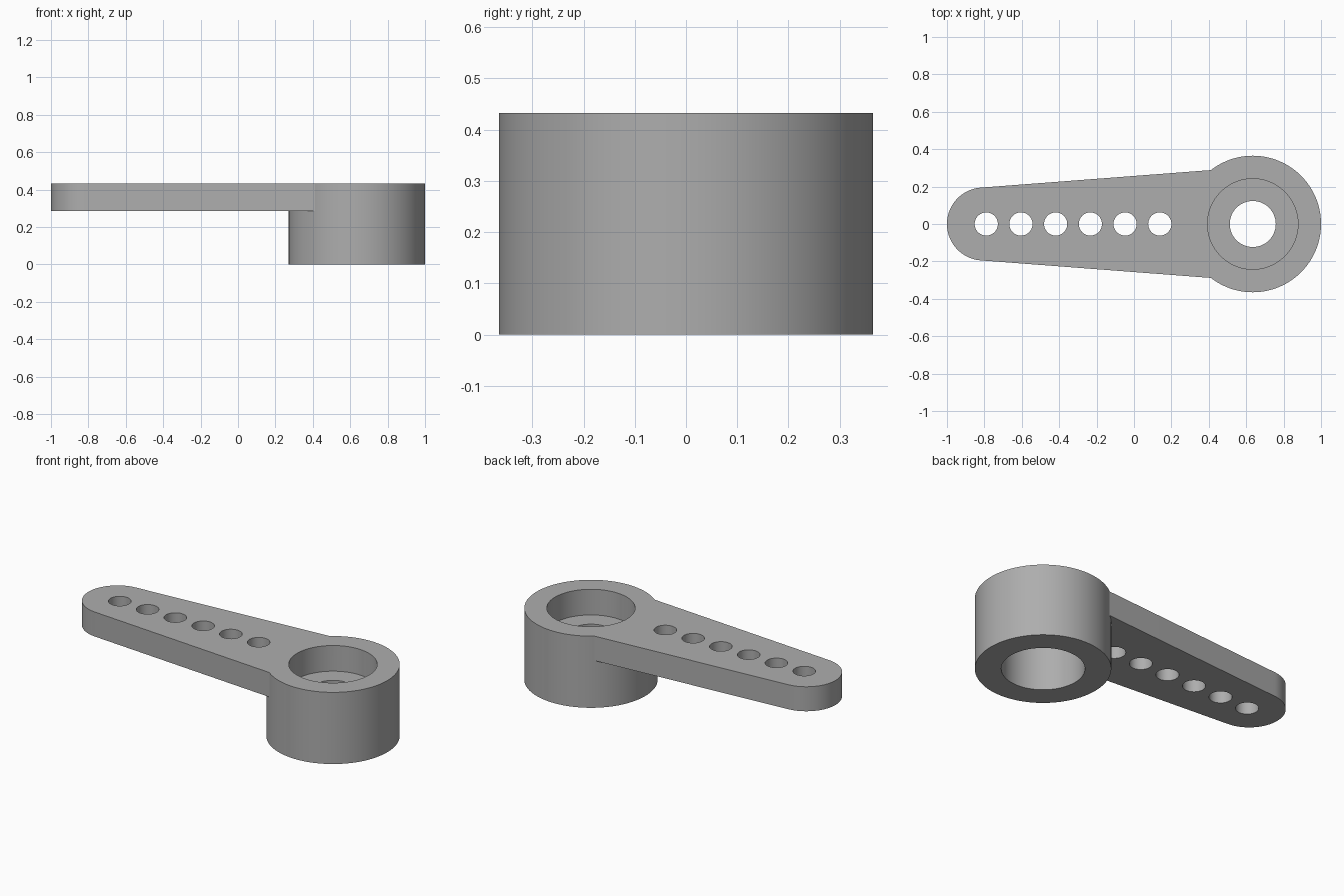
import bpy
import math

HUB_X, HUB_R, TOP = 0.635, 0.365, 0.433
ARM_Z, TIP_X, TIP_R = 0.285, -0.805, 0.195

cube = bpy.data.objects.get("Cube")
if cube:
    bpy.data.objects.remove(cube, do_unlink=True)

grey = bpy.data.materials.new("mid_grey_plastic")
grey.use_nodes = True
colour = (0.42, 0.42, 0.42, 1)
grey.diffuse_color = colour
grey.node_tree.nodes["Principled BSDF"].inputs["Base Color"].default_value = colour


def prism(name, outline, z0, z1):
    """Extrude a counter-clockwise outline between two heights."""
    n = len(outline)
    verts = [(x, y, z) for z in (z0, z1) for x, y in outline]
    faces = [list(range(n))[::-1], list(range(n, 2 * n))]
    faces += [(i, (i + 1) % n, n + (i + 1) % n, n + i) for i in range(n)]
    mesh = bpy.data.meshes.new(name)
    mesh.from_pydata(verts, [], faces)
    mesh.materials.append(grey)
    ob = bpy.data.objects.new(name, mesh)
    bpy.context.collection.objects.link(ob)
    return ob


def arc(cx, r, start, end, steps):
    angles = [start + (end - start) * i / steps for i in range(steps + 1)]
    return [(cx + r * math.cos(a), r * math.sin(a)) for a in angles]


def disc(name, cx, r, z0, z1, sides=96):
    return prism(name, arc(cx, r, 0, math.tau, sides)[:-1], z0, z1)


def combine(target, tool, operation):
    mod = target.modifiers.new(tool.name, "BOOLEAN")
    mod.object, mod.operation, mod.solver = tool, operation, "EXACT"
    bpy.context.view_layer.objects.active = target
    bpy.ops.object.modifier_apply(modifier=mod.name)
    bpy.data.objects.remove(tool, do_unlink=True)


# Round hub joined to a tapered arm with a rounded tip
horn = disc("lever_arm_with_hub", HUB_X, HUB_R, 0, TOP, 128)
lean = math.atan(0.0756)
outline = arc(TIP_X, TIP_R, math.pi / 2 + lean, 3 * math.pi / 2 - lean, 48)
outline += [(0.5, -0.295), (0.5, 0.295)]
combine(horn, prism("arm", outline, ARM_Z, TOP), "UNION")

# Screw recess, thin web with a screw hole, and shaft socket below
combine(horn, disc("screw_recess", HUB_X, 0.242, 0.278, 0.6), "DIFFERENCE")
combine(horn, disc("shaft_socket", HUB_X, 0.224, -0.1, 0.26), "DIFFERENCE")
combine(horn, disc("screw_hole", HUB_X, 0.123, 0.2, 0.35), "DIFFERENCE")

# Row of linkage holes
for i in range(6):
    combine(horn, disc("linkage_hole", -0.79 + 0.1856 * i, 0.062, 0.2, 0.6, 48), "DIFFERENCE")

bpy.ops.object.select_all(action="DESELECT")
horn.select_set(True)
bpy.context.view_layer.objects.active = horn
bpy.ops.object.shade_smooth_by_angle(angle=math.radians(30))
